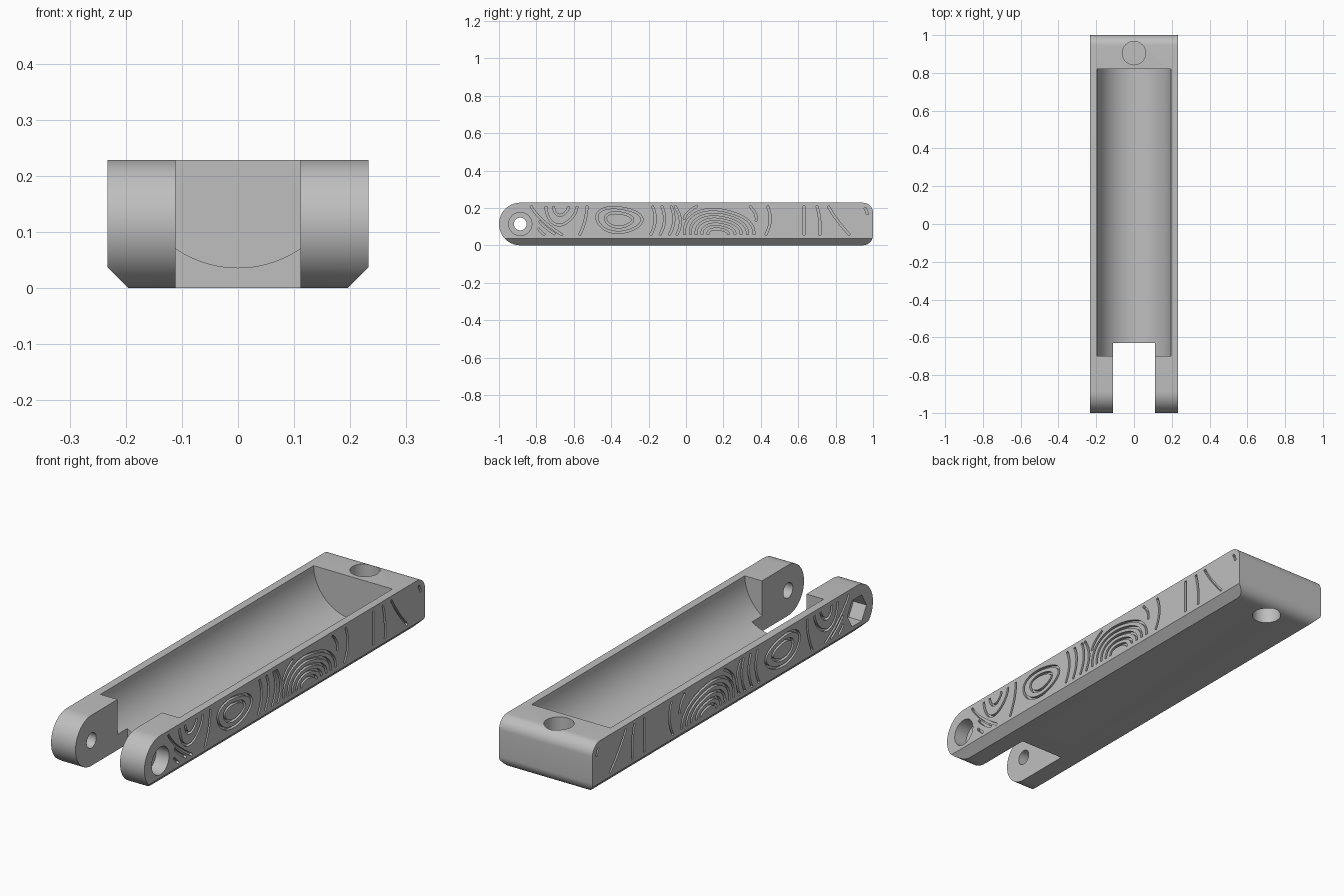
import bpy, bmesh
from math import sin, cos, pi, hypot

if "Cube" in bpy.data.objects:
    bpy.data.objects.remove(bpy.data.objects["Cube"])

W, H, CH = 0.233, 0.228, 0.037      # half width, height, bottom chamfer
R = H / 2                           # front end radius, pivot height
PIVOT = (-1 + R, R)
SLOT = 0.111                        # half width of the gap between arms
BACK_R = 0.055
TROUGH_R = 0.197

grey = bpy.data.materials.new("plain grey")
grey.use_nodes = True
grey.diffuse_color = (0.52, 0.52, 0.52, 1)
grey.node_tree.nodes["Principled BSDF"].inputs["Base Color"].default_value = grey.diffuse_color


def make(name, bm):
    """Turn a consistently wound solid outward and add it to the scene."""
    bm.normal_update()
    if bm.calc_volume(signed=True) < 0:
        bmesh.ops.reverse_faces(bm, faces=bm.faces[:])
    mesh = bpy.data.meshes.new(name)
    bm.to_mesh(mesh)
    bm.free()
    mesh.materials.append(grey)
    obj = bpy.data.objects.new(name, mesh)
    bpy.context.collection.objects.link(obj)
    return obj


def bridge(bm, a, b):
    for i in range(len(a)):
        j = (i + 1) % len(a)
        bm.faces.new((a[i], a[j], b[j], b[i]))


def arc(c, r, start, end, n):
    steps = [start + (end - start) * i / n for i in range(n + 1)]
    return [(c[0] + r * cos(t), c[1] + r * sin(t)) for t in steps]


def circle(c, r, n=48):
    return arc(c, r, 0, 2 * pi, n)[:-1]


def prism(name, outline, axis, lo, hi):
    """Extrude a 2D outline along the x, y or z axis."""
    place = {"x": lambda u, v, t: (t, u, v),
             "y": lambda u, v, t: (u, t, v),
             "z": lambda u, v, t: (u, v, t)}[axis]
    bm = bmesh.new()
    a, b = ([bm.verts.new(place(u, v, t)) for u, v in outline] for t in (lo, hi))
    bm.faces.new(a[::-1])
    bm.faces.new(b)
    bridge(bm, a, b)
    return make(name, bm)


def cut(body, tool):
    tool.hide_render = True
    mod = body.modifiers.new(tool.name, "BOOLEAN")
    mod.operation, mod.object, mod.solver = "DIFFERENCE", tool, "EXACT"
    bpy.context.view_layer.objects.active = body
    bpy.ops.object.modifier_apply(modifier=mod.name)
    bpy.data.objects.remove(tool)


# Wood grain lines, as (points, closed) in the side plane
def stroke(bottom, mid, top, z0=0.055, z1=0.21, n=10):
    pts = []
    for i in range(n + 1):
        t = i / n
        y = bottom * (1 - t) * (1 - 2 * t) + 4 * mid * t * (1 - t) + top * t * (2 * t - 1)
        pts.append((y, z0 + (z1 - z0) * t))
    return pts, False


def oval(cy, cz, a, b, start=0, end=2 * pi, shear=0.0, n=36):
    closed = end - start > 6
    pts = []
    for i in range(n if closed else n + 1):
        t = start + (end - start) * i / n
        k = 1 + 0.05 * sin(3 * t + 1)
        z = b * k * sin(t)
        pts.append((cy + a * k * cos(t) + shear * z, cz + z))
    return pts, closed


grain = [stroke(*s) for s in (
    (-.66, -.765, -.83), (-.57, -.54, -.53),
    (-.19, -.165, -.18), (-.14, -.115, -.13), (-.09, -.065, -.08), (-.05, -.03, -.06),
    (.425, .45, .435), (.63, .63, .63), (.715, .715, .70), (.875, .81, .76))]
grain += [stroke(*s) for s in (
    (-.70, -.75, -.785, .06, .13), (-.755, -.775, -.79, .055, .09),
    (-.01, .01, .06, .14, .21), (.375, .37, .34, .13, .21), (.97, .965, .955, .165, .2))]
grain += [oval(-.36, .137, a, b, shear=-.15) for a, b in ((.072, .038), (.12, .066))]
grain += [oval(-.67, .207, a, b, pi, 2 * pi) for a, b in ((.04, .045), (.083, .095))]
grain += [oval(.17, .058, .055 + .0325 * k, .03 + .0265 * k, 0, pi) for k in range(5)]


def groove_cutter(name, side, width=0.011, depth=0.014):
    bm = bmesh.new()
    x0, x1 = side * (W - depth), side * (W + 0.02)
    for pts, closed in grain:
        n, rings = len(pts), []
        for i, (y, z) in enumerate(pts):
            p = pts[i - 1] if closed or i else pts[0]
            q = pts[(i + 1) % n] if closed or i < n - 1 else pts[-1]
            dy, dz = q[0] - p[0], q[1] - p[1]
            s = width / 2 / hypot(dy, dz)
            oy, oz = -dz * s, dy * s
            rings.append([bm.verts.new(v) for v in (
                (x0, y + oy, z + oz), (x1, y + oy, z + oz),
                (x1, y - oy, z - oz), (x0, y - oy, z - oz))])
        for i in range(n if closed else n - 1):
            bridge(bm, rings[i], rings[(i + 1) % n])
        if not closed:
            bm.faces.new(rings[0][::-1])
            bm.faces.new(rings[-1])
    return make(name, bm)


# Body: rounded side outline, with both bottom edges chamfered
side_outline = (arc(PIVOT, R, pi / 2, 3 * pi / 2, 32)
                + arc((1 - BACK_R, BACK_R), BACK_R, -pi / 2, 0, 10)
                + arc((1 - BACK_R, H - BACK_R), BACK_R, 0, pi / 2, 10))
body = prism("handle_body", side_outline, "x", -W, W)
for side in (1, -1):
    corner = [(side * (W - CH - .05), -.05), (side * (W + .05), -.05), (side * (W + .05), CH + .05)]
    cut(body, prism("chamfer", corner, "y", -1.1, 1.1))

# Rounded trough and the gap between the arms
cut(body, prism("trough", circle((0, .233), TROUGH_R, 96), "y", -.70, .82))
gap = [(-SLOT, -1.1), (SLOT, -1.1), (SLOT, -.63), (-SLOT, -.63)]
cut(body, prism("arm_gap", gap, "z", -.1, .5))

# Pivot bore, round recess on the left, hexagonal recess on the right
cut(body, prism("pivot_bore", circle(PIVOT, .034), "x", -.4, .4))
cut(body, prism("screw_recess", circle(PIVOT, .062), "x", W - .065, .4))
cut(body, prism("nut_recess", circle(PIVOT, .068, 6), "x", -.4, .065 - W))

# Blind round pockets in the back block, above and below
cut(body, prism("top_pocket", circle((0, .905), .062), "z", .12, .4))
cut(body, prism("bottom_pocket", circle((0, .905), .062), "z", -.1, .105))

# Carved grain on both sides
for side, name in ((1, "left_grain"), (-1, "right_grain")):
    cut(body, groove_cutter(name, side))

bpy.ops.object.select_all(action="DESELECT")
body.select_set(True)
bpy.context.view_layer.objects.active = body
bpy.ops.object.shade_smooth_by_angle()
